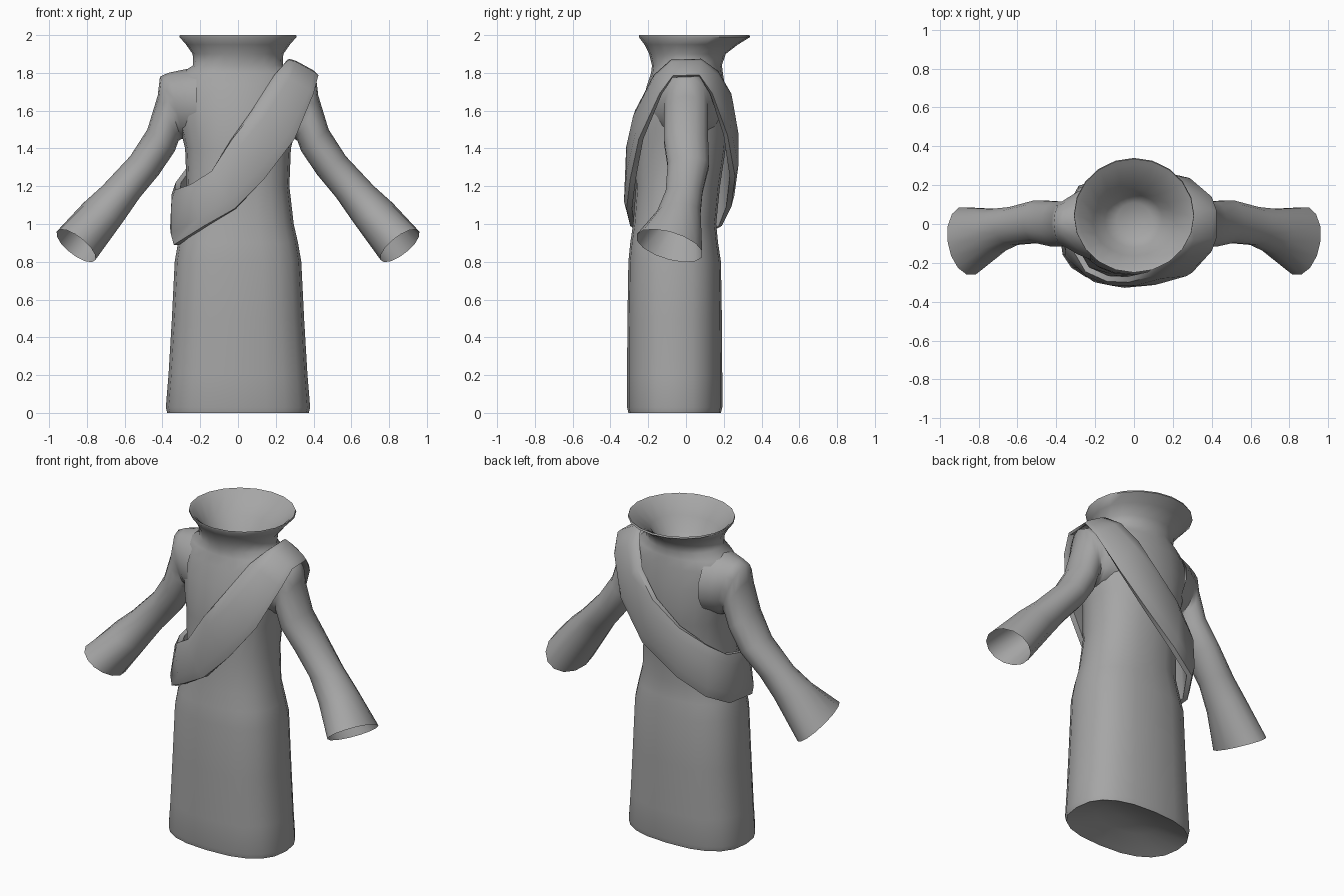
import bpy, bmesh, math
from mathutils import Vector

cloth = bpy.data.materials.new("grey cloth")
cloth.diffuse_color = (0.38, 0.38, 0.38, 1)


def loft(name, rings, close_path=False, angle=60, cap_end=False):
    """Skin a list of equal-length point rings into a smooth-shaded sheet."""
    bm = bmesh.new()
    rows = [[bm.verts.new(p) for p in r] for r in rings]
    n, m = len(rows), len(rows[0])
    for i in range(n if close_path else n - 1):
        for j in range(m):
            a, b = rows[i], rows[(i + 1) % n]
            bm.faces.new((a[j], a[(j + 1) % m], b[(j + 1) % m], b[j]))
    if cap_end:
        bm.faces.new(rows[-1])
    bmesh.ops.recalc_face_normals(bm, faces=bm.faces)
    mesh = bpy.data.meshes.new(name)
    bm.to_mesh(mesh)
    bm.free()
    mesh.materials.append(cloth)
    ob = bpy.data.objects.new(name, mesh)
    bpy.context.collection.objects.link(ob)
    bpy.ops.object.select_all(action='DESELECT')
    ob.select_set(True)
    bpy.context.view_layer.objects.active = ob
    bpy.ops.object.shade_smooth_by_angle(angle=math.radians(angle))


def oval(z, rx, front, back, power, n=20):
    """Horizontal rounded ring between a front and a back y."""
    cy, ry, pts = (front + back) / 2, (back - front) / 2, []
    for k in range(n):
        t = 2 * math.pi * k / n
        c, s = math.cos(t), math.sin(t)
        pts.append((rx * math.copysign(abs(c) ** (2 / power), c),
                    cy + ry * math.copysign(abs(s) ** (2 / power), s), z))
    return pts


# Coat from hem to collar rim: z, half width, front y, back y, squareness
coat = [(0.0, 0.375, -0.305, 0.185, 2.5),
        (0.03, 0.382, -0.312, 0.192, 2.5), (0.2, 0.368, -0.312, 0.192, 2.5),
        (0.5, 0.35, -0.31, 0.19, 2.5), (0.8, 0.335, -0.305, 0.185, 2.5),
        (0.9, 0.318, -0.295, 0.17, 2.4), (1.0, 0.295, -0.28, 0.16, 2.3),
        (1.2, 0.272, -0.265, 0.18, 2.3), (1.4, 0.28, -0.265, 0.21, 2.3),
        (1.5, 0.305, -0.26, 0.22, 2.2), (1.63, 0.33, -0.235, 0.215, 2.1),
        (1.74, 0.335, -0.205, 0.205, 2.0), (1.80, 0.30, -0.185, 0.195, 2.0),
        (1.84, 0.237, -0.18, 0.19, 2.0),
        (1.90, 0.24, -0.195, 0.21, 2), (1.95, 0.275, -0.22, 0.275, 2),
        (1.99, 0.31, -0.25, 0.34, 2), (2.0, 0.308, -0.25, 0.335, 2)]
loft("coat_body", [oval(*r) for r in coat])

# Closed bowl inside the collar, and shallow lining inside the hem
bowl = [(2.0, 0.308, -0.25, 0.335, 2), (1.985, 0.285, -0.228, 0.31, 2),
        (1.90, 0.21, -0.165, 0.18, 2), (1.82, 0.15, -0.12, 0.15, 2),
        (1.78, 0.09, -0.07, 0.11, 2)]
loft("collar_lining", [oval(*r) for r in bowl], cap_end=True)
lining = [(0.0, 0.375, -0.305, 0.185, 2.5), (0.01, 0.35, -0.28, 0.16, 2.5),
          (0.06, 0.2, -0.18, 0.06, 2.2), (0.08, 0.06, -0.09, -0.03, 2)]
loft("hem_lining", [oval(*r) for r in lining], cap_end=True)

# Sleeves: outer x, z, inner x, z, front y, back y
sleeve = [(0.22, 1.83, 0.22, 1.45, -0.19, 0.20),
          (0.30, 1.815, 0.275, 1.45, -0.16, 0.17),
          (0.37, 1.80, 0.29, 1.45, -0.13, 0.14),
          (0.413, 1.78, 0.30, 1.45, -0.115, 0.12),
          (0.425, 1.68, 0.315, 1.44, -0.12, 0.12),
          (0.48, 1.50, 0.335, 1.385, -0.12, 0.12),
          (0.57, 1.36, 0.42, 1.26, -0.10, 0.125),
          (0.72, 1.20, 0.52, 1.14, -0.11, 0.09),
          (0.82, 1.11, 0.61, 1.01, -0.155, 0.08),
          (0.96, 0.96, 0.755, 0.81, -0.265, 0.09)]
for side, label in ((1, "left"), (-1, "right")):
    rings = []
    for i, (ox, oz, ix, iz, f, b) in enumerate(sleeve):
        ring = []
        for k in range(14):
            t = 2 * math.pi * k / 14
            u, v = (1 + math.cos(t)) / 2, math.sin(t)
            x, y, z = ix + (ox - ix) * u, (f + b) / 2 + (b - f) / 2 * v, iz + (oz - iz) * u
            if i == len(sleeve) - 1:      # cuff mouth is cut higher at the front
                x, z = x + 0.02 * v, z - 0.045 * v
            ring.append((side * x, y, z))
        rings.append(ring)
    loft(label + "_sleeve", rings)

# Sash looped from one shoulder to the opposite hip: upper edge, lower edge
sash = [((0.27, 0.08, 1.875), (0.425, 0.07, 1.79)),
        ((0.27, -0.08, 1.87), (0.425, -0.07, 1.785)),
        ((0.22, -0.17, 1.79), (0.40, -0.14, 1.69)),
        ((0.09, -0.27, 1.60), (0.30, -0.25, 1.45)),
        ((-0.03, -0.30, 1.45), (0.14, -0.295, 1.24)),
        ((-0.14, -0.295, 1.28), (-0.02, -0.315, 1.08)),
        ((-0.25, -0.245, 1.21), (-0.18, -0.295, 0.99)),
        ((-0.335, -0.10, 1.18), (-0.34, -0.17, 0.89)),
        ((-0.33, 0.06, 1.22), (-0.345, 0.06, 0.92)),
        ((-0.27, 0.17, 1.30), (-0.27, 0.19, 0.99)),
        ((-0.12, 0.24, 1.40), (-0.10, 0.24, 1.09)),
        ((0.05, 0.26, 1.54), (0.12, 0.26, 1.25)),
        ((0.17, 0.24, 1.69), (0.30, 0.22, 1.47)),
        ((0.24, 0.17, 1.81), (0.40, 0.14, 1.69))]
rows = []
for up, low in sash:
    up, low = Vector(up), Vector(low)
    mid = (up + low) / 2
    out = Vector((mid.x, mid.y, 0)).normalized()
    if mid.z > 1.8:
        out = Vector((0.4, 0, 0.3))
    # outer face bulges, inner face stays flat
    rows.append([up, up.lerp(low, 0.2) + out * 0.018, up.lerp(low, 0.8) + out * 0.018,
                 low, low - out * 0.03, up - out * 0.03])
loft("sash", rows, close_path=True, angle=50)
